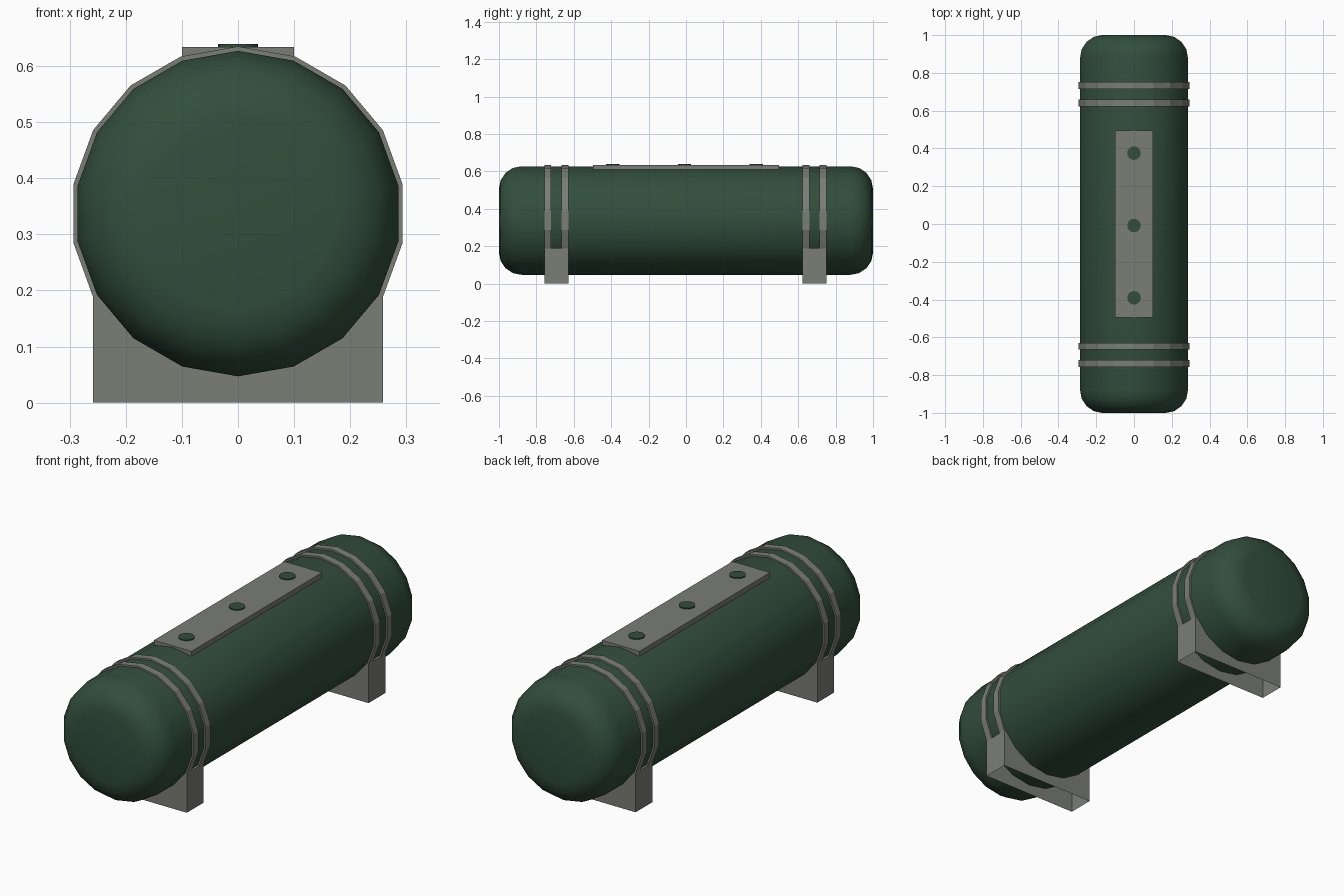
import bpy, bmesh, math

if "Cube" in bpy.data.objects:
    bpy.data.objects.remove(bpy.data.objects["Cube"])

CZ, R, RS, SHIFT = 0.337, 0.29, 0.298, -0.006
STEP = math.radians(20)          # 18-sided tank


def material(name, col):
    m = bpy.data.materials.new(name)
    m.diffuse_color = (*col, 1)
    m.use_nodes = True
    m.node_tree.nodes["Principled BSDF"].inputs["Base Color"].default_value = m.diffuse_color
    return m


GREEN = material("dark_green", (0.032, 0.077, 0.046))
GREY = material("warm_grey", (0.197, 0.205, 0.183))


def finish(name, bm, mat, smooth=False):
    bmesh.ops.recalc_face_normals(bm, faces=bm.faces)
    me = bpy.data.meshes.new(name)
    bm.to_mesh(me)
    bm.free()
    me.materials.append(mat)
    for p in me.polygons:
        p.use_smooth = smooth
    ob = bpy.data.objects.new(name, me)
    bpy.context.collection.objects.link(ob)
    return ob


def ring_point(r, i, y):
    """Point on the tank circle, i steps clockwise from the top."""
    return (r * math.sin(i * STEP), y, CZ + r * math.cos(i * STEP))


def bridge(bm, a, b, closed=True):
    n = len(a)
    for i in range(n if closed else n - 1):
        j = (i + 1) % n
        bm.faces.new((a[i], a[j], b[j], b[i]))


# Tank body with rounded ends
bm = bmesh.new()
bev, seg = 0.12, 4
end = [(R - bev + bev * math.cos(t), 1 - bev + bev * math.sin(t))
       for t in (k * math.pi / 2 / seg for k in range(seg + 1))]
profile = [(r, -y) for r, y in reversed(end)] + end
rings = [[bm.verts.new(ring_point(r, i, y)) for i in range(18)] for r, y in profile]
for a, b in zip(rings, rings[1:]):
    bridge(bm, a, b)
bm.faces.new(rings[0])
bm.faces.new(rings[-1])
finish("tank_body", bm, GREEN, smooth=True)


# Strap: band over the top of the tank, down to the foot
def strap(name, y0, y1):
    bm = bmesh.new()
    loops = [[bm.verts.new(ring_point(r, i, y)) for r, y in
              ((RS, y0), (RS, y1), (R - 0.002, y1), (R - 0.002, y0))]
             for i in range(-6, 7)]
    for a, b in zip(loops, loops[1:]):
        bridge(bm, a, b)
    bm.faces.new(loops[0])
    bm.faces.new(loops[-1])
    finish(name, bm, GREY)


# Foot: saddle open underneath, its walls cut to the tank outline
def foot(name, y0, y1):
    bm = bmesh.new()
    x = RS * math.sin(6 * STEP)
    z = CZ + RS * math.cos(6 * STEP)

    def outline(y):
        pts = [(-x, y, 0), (x, y, 0), (x, y, z)]
        pts += [ring_point(R - 0.002, i, y) for i in range(6, 13)]
        return [bm.verts.new(p) for p in pts + [(-x, y, z)]]
    a, b = outline(y0), outline(y1)
    bm.faces.new(a)
    bm.faces.new(b)
    n = len(a)
    for i in (1, 2, n - 2, n - 1):      # outer sides and top ledges
        j = (i + 1) % n
        bm.faces.new((a[i], a[j], b[j], b[i]))
    finish(name, bm, GREY)


for label, s in (("front", -1), ("back", 1)):
    c = s * 0.69 + SHIFT * 0.5
    foot(label + "_foot", c - 0.064, c + 0.064)
    strap(label + "_strap_a", c - 0.064, c - 0.028)
    strap(label + "_strap_b", c + 0.028, c + 0.064)

# Top plate
bm = bmesh.new()
bmesh.ops.create_cube(bm, size=1)
bmesh.ops.scale(bm, vec=(0.2, 0.992, 0.024), verts=bm.verts)
bmesh.ops.translate(bm, vec=(0, 0, 0.622), verts=bm.verts)
finish("top_plate", bm, GREY)

# Valve caps on the plate
for k in (-1, 0, 1):
    bm = bmesh.new()
    bmesh.ops.create_cone(bm, cap_ends=True, segments=16, radius1=0.036,
                          radius2=0.036, depth=0.02)
    bmesh.ops.translate(bm, vec=(0, k * 0.383 - 0.008, 0.629), verts=bm.verts)
    finish(f"valve_cap_{k + 2}", bm, GREEN)
